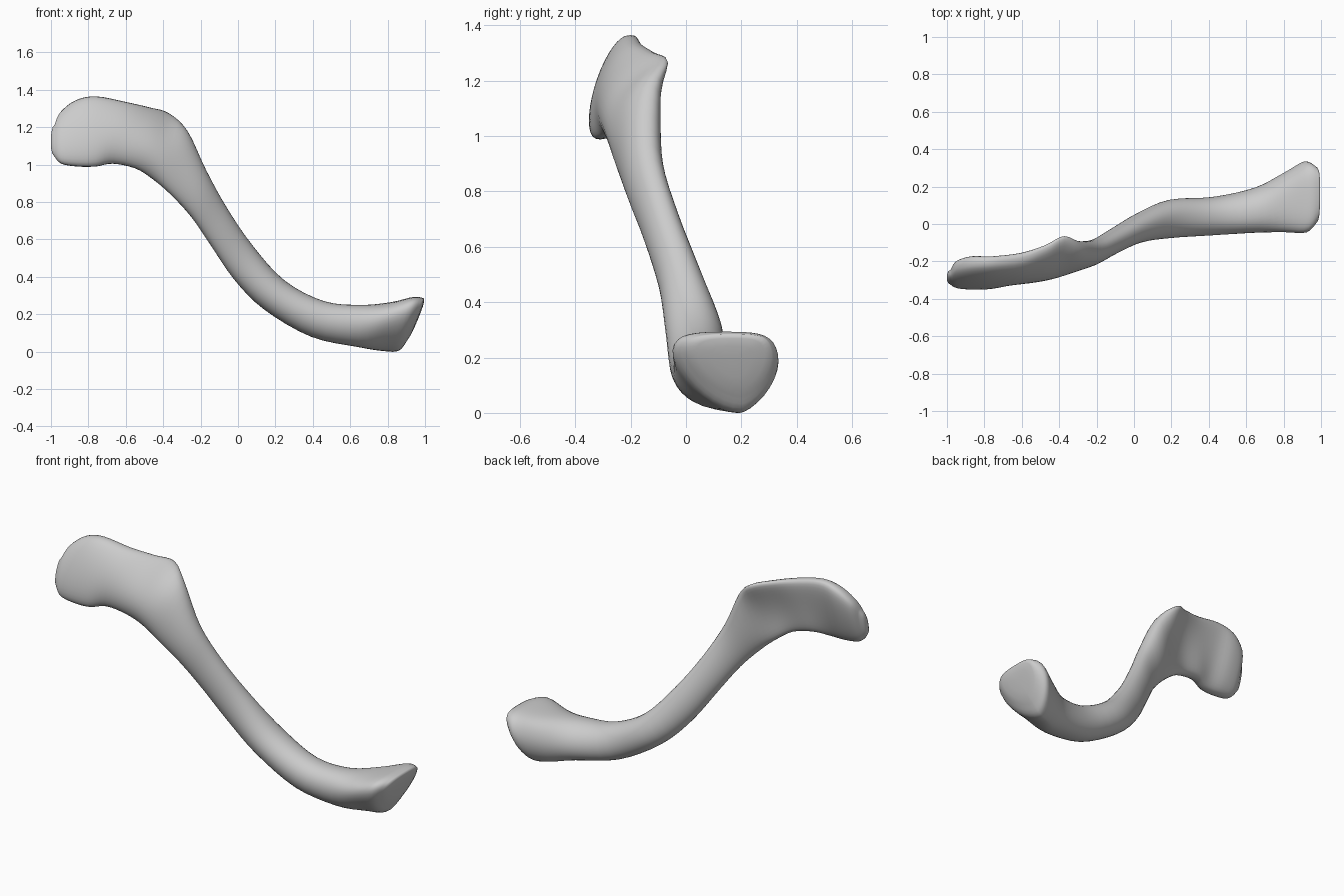
import bpy, bmesh, math
from mathutils import Vector

if "Cube" in bpy.data.objects:
    bpy.data.objects.remove(bpy.data.objects["Cube"])

# Cross-sections along the bone:
# top edge x, z | bottom edge x, z | y of top, bottom, front middle, back middle
SECTIONS = [
    (-0.98, 1.215, -0.983, 1.045, -.26, -.305, -.315, -.255),
    (-0.95, 1.28, -0.945, 1.005, -.225, -.31, -.328, -.22),
    (-0.87, 1.343, -0.86, 0.99, -.205, -.31, -.332, -.20),
    (-0.76, 1.365, -0.76, 0.99, -.20, -.305, -.33, -.205),
    (-0.60, 1.335, -0.67, 1.005, -.18, -.27, -.318, -.19),
    (-0.47, 1.305, -0.55, 0.98, -.13, -.25, -.30, -.175),
    (-0.37, 1.275, -0.46, 0.925, -.08, -.22, -.28, -.145),
    (-0.27, 1.18, -0.36, 0.84, -.13, -.20, -.255, -.105),
    (-0.17, 0.97, -0.25, 0.72, -.14, -.15, -.22, -.08),
    (-0.06, 0.77, -0.15, 0.575, -.09, -.09, -.16, -.02),
    (0.08, 0.565, -0.02, 0.385, -.02, -.02, -.10, .06),
    (0.25, 0.38, 0.14, 0.225, .03, .03, -.075, .13),
    (0.46, 0.27, 0.39, 0.08, .04, .05, -.06, .145),
    (0.66, 0.25, 0.64, 0.025, .06, .09, -.045, .195),
    (0.82, 0.265, 0.78, 0.003, .12, .17, -.035, .28),
    (0.94, 0.293, 0.86, 0.005, .14, .20, -.03, .345),
    (0.995, 0.285, 0.905, 0.06, .17, .20, .015, .315),
]
STEPS, SIDES = 4, 36


def catmull(a, b, c, d, t):
    return [0.5 * (2 * q + (r - p) * t + (2 * p - 5 * q + 4 * r - s) * t * t
                   + (3 * q - p - 3 * r + s) * t ** 3)
            for p, q, r, s in zip(a, b, c, d)]


def smoothstep(lo, hi, x):
    k = min(max((x - lo) / (hi - lo), 0), 1)
    return k * k * (3 - 2 * k)


def ring_points(s):
    tx, tz, bx, bz, yt, yb, yf, yk = s
    top, bottom = Vector((tx, yt, tz)), Vector((bx, yb, bz))
    centre, half = (top + bottom) / 2, (top - bottom) / 2
    # the flared inner end is widest near its top, the outer blade has thick rims
    flare = smoothstep(0.6, 0.9, centre.x)
    blade = 1 - smoothstep(-0.65, -0.3, centre.x)
    bow = half * (0.42 * flare)
    bow.y += (yf + yk) / 2 - centre.y
    depth = Vector((0, (yk - yf) / 2, 0))
    pts = []
    for i in range(SIDES):
        a = math.tau * i / SIDES
        c, n = math.cos(a), math.sin(a)
        power = 0.92 - 0.2 * blade
        if c < 0:
            power += (0.5 if n > 0 else 0.1) * flare
        e = math.copysign(abs(n) ** power, n)
        pts.append(centre + half * c + depth * e + bow * n * n)
    return pts


# Interpolated rings
rings = []
last = len(SECTIONS) - 1
for i in range(last):
    quad = [SECTIONS[min(max(i + o, 0), last)] for o in (-1, 0, 1, 2)]
    for j in range(STEPS):
        rings.append(ring_points(catmull(*quad, j / STEPS)))
rings.append(ring_points(SECTIONS[-1]))


# Rounded caps
def cap(ring, push):
    mid = sum(ring, Vector()) / SIDES
    return [[mid + (p - mid) * f + Vector((push * g, 0, 0)) for p in ring]
            for f, g in ((0.82, 0.55), (0.5, 0.9), (0.15, 1.0))]


rings = cap(rings[0], -0.019)[::-1] + rings + cap(rings[-1], 0.012)

# Loft the bone surface
bm = bmesh.new()
loops = [[bm.verts.new(p) for p in ring] for ring in rings]
for a, b in zip(loops, loops[1:]):
    for i in range(SIDES):
        j = (i + 1) % SIDES
        bm.faces.new((a[i], a[j], b[j], b[i]))
bm.faces.new(loops[0])
bm.faces.new(loops[-1])
bmesh.ops.recalc_face_normals(bm, faces=bm.faces)
mesh = bpy.data.meshes.new("collar_bone")
bm.to_mesh(mesh)
bm.free()
mesh.shade_smooth()
bone = bpy.data.objects.new("collar_bone", mesh)
bpy.context.collection.objects.link(bone)
